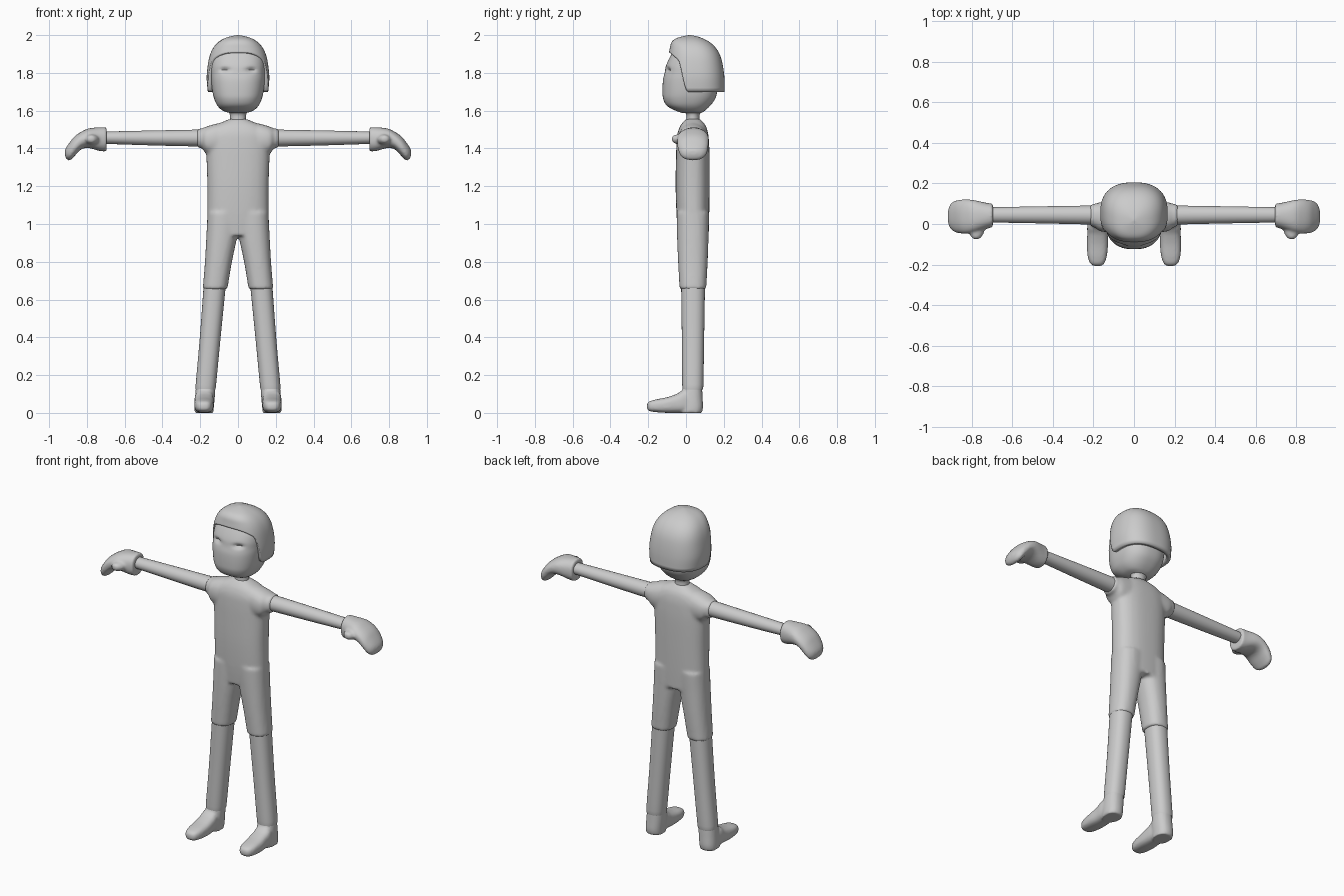
import bpy, bmesh, math

if "Cube" in bpy.data.objects:
    bpy.data.objects.remove(bpy.data.objects["Cube"])

grey = bpy.data.materials.new("plain grey")
grey.diffuse_color = (0.6, 0.6, 0.6, 1)
grey.use_nodes = True
grey.node_tree.nodes["Principled BSDF"].inputs["Base Color"].default_value = grey.diffuse_color


def spline(rows, steps):
    """Catmull-Rom rows in between the given cross-sections."""
    out = []
    for i in range(len(rows) - 1):
        p0, p1, p2, p3 = (rows[max(0, min(len(rows) - 1, i + k))] for k in (-1, 0, 1, 2))
        for s in range(steps):
            t = s / steps
            out.append([0.5 * (2 * b + (c - a) * t + (2 * a - 5 * b + 4 * c - d) * t * t
                               + (3 * b - a - 3 * c + d) * t ** 3)
                        for a, b, c, d in zip(p0, p1, p2, p3)])
    return out + [list(rows[-1])]


def power(v, p):
    return math.copysign(abs(v) ** (2 / p), v)


def loft(bm, axis, rows, side=1, p=2.3, segs=32, steps=4):
    """Closed tube; each row is position, first range, second range."""
    rings = []
    for t, a0, a1, b0, b1 in spline(rows, steps):
        ring = []
        for k in range(segs):
            g = 2 * math.pi * k / segs
            a = (a0 + a1) / 2 + (a1 - a0) / 2 * power(math.cos(g), p)
            b = (b0 + b1) / 2 + (b1 - b0) / 2 * power(math.sin(g), p)
            x, y, z = {'x': (t, a, b), 'y': (a, t, b), 'z': (a, b, t)}[axis]
            ring.append(bm.verts.new((x * side, y, z)))
        rings.append(ring)
    faces = [bm.faces.new(rings[0]), bm.faces.new(rings[-1][::-1])]
    for r, q in zip(rings, rings[1:]):
        for k in range(segs):
            n = (k + 1) % segs
            faces.append(bm.faces.new((r[k], q[k], q[n], r[n])))
    bmesh.ops.recalc_face_normals(bm, faces=faces)


def finish(name, bm, voxel=0, smooth=0, angle=40):
    me = bpy.data.meshes.new(name)
    bm.to_mesh(me)
    bm.free()
    me.materials.append(grey)
    ob = bpy.data.objects.new(name, me)
    bpy.context.collection.objects.link(ob)
    bpy.ops.object.select_all(action='DESELECT')
    ob.select_set(True)
    bpy.context.view_layer.objects.active = ob
    if voxel:
        m = ob.modifiers.new("blend", 'REMESH')
        m.mode, m.voxel_size, m.use_smooth_shade = 'VOXEL', voxel, True
        s = ob.modifiers.new("soften", 'SMOOTH')
        s.factor, s.iterations = 0.5, smooth
    else:
        bpy.ops.object.shade_smooth_by_angle(angle=math.radians(angle))
    return ob


# Bodysuit: torso, upper legs and short sleeves blended together
bm = bmesh.new()
loft(bm, 'z', [(0.94, -.16, .16, -.04, .12), (1.05, -.162, .162, -.05, .123),
               (1.20, -.162, .162, -.055, .125), (1.35, -.167, .167, -.053, .125),
               (1.43, -.172, .172, -.05, .122), (1.48, -.165, .165, -.045, .117),
               (1.52, -.125, .125, -.03, .105), (1.545, -.07, .07, -.01, .085),
               (1.556, -.045, .045, 0, .075)], p=2.5, segs=48)
for s in (1, -1):
    loft(bm, 'z', [(0.655, .056, .187, -.034, .107), (0.80, .032, .175, -.042, .115),
                   (0.95, .001, .167, -.048, .12), (1.06, -.01, .162, -.05, .123)], s)
    loft(bm, 'x', [(0.06, -.03, .11, 1.37, 1.54), (0.12, -.04, .11, 1.36, 1.53),
                   (0.17, -.035, .107, 1.375, 1.515), (0.19, -.018, .1, 1.4, 1.506),
                   (0.217, -.01, .097, 1.402, 1.504)], s)
finish("bodysuit", bm, 0.01, 5)

# Bare forearms and lower legs
for s, word in ((1, "left"), (-1, "right")):
    bm = bmesh.new()
    loft(bm, 'x', [(0.19, -.003, .091, 1.41, 1.5), (0.45, .003, .087, 1.416, 1.495),
                   (0.72, .008, .082, 1.425, 1.489)], s, p=2)
    finish(word + "_arm", bm)

    bm = bmesh.new()
    loft(bm, 'z', [(0.13, .12, .222, -.018, .088), (0.15, .116, .224, -.02, .092),
                   (0.40, .092, .202, -.022, .096), (0.70, .062, .18, -.026, .101)], s)
    finish(word + "_lower_leg", bm)

    # Mitten hand with a drooping tip and a stubby thumb
    bm = bmesh.new()
    loft(bm, 'x', [(0.695, -.015, .1, 1.385, 1.512), (0.73, -.025, .105, 1.386, 1.512),
                   (0.79, -.042, .118, 1.402, 1.506), (0.83, -.047, .121, 1.395, 1.488),
                   (0.865, -.045, .118, 1.36, 1.464), (0.89, -.035, .11, 1.337, 1.434),
                   (0.908, -.015, .09, 1.345, 1.408), (0.917, .015, .06, 1.365, 1.39)], s)
    loft(bm, 'y', [(-.075, .768, .785, 1.443, 1.457), (-.068, .755, .798, 1.432, 1.468),
                   (-.045, .74, .81, 1.422, 1.474), (0.02, .72, .82, 1.41, 1.485)], s, p=2)
    finish(word + "_hand", bm, 0.007, 4)

    # Boot: ankle shaft plus a long rounded foot
    bm = bmesh.new()
    loft(bm, 'z', [(0.0, .13, .23, -.03, .084), (0.03, .128, .231, -.03, .09),
                   (0.08, .123, .228, -.03, .088), (0.142, .12, .222, -.015, .085)], s)
    loft(bm, 'y', [(-.207, .165, .195, .022, .045), (-.195, .147, .215, .01, .06),
                   (-.16, .134, .228, .004, .071), (-.10, .128, .232, 0, .083),
                   (-.05, .128, .23, 0, .1), (-.01, .13, .23, 0, .12),
                   (.05, .14, .22, 0, .10)], s, p=2.8)
    finish(word + "_boot", bm, 0.007, 4)

# Neck
bm = bmesh.new()
loft(bm, 'z', [(1.53, -.042, .042, 0, .075), (1.57, -.042, .042, .003, .071),
               (1.59, -.048, .048, -.004, .078), (1.62, -.07, .07, -.02, .09)], p=2)
finish("neck", bm)

# Head with two shallow eye sockets
bm = bmesh.new()
loft(bm, 'z', [(1.588, -.045, .045, -.02, .08), (1.60, -.08, .08, -.055, .1),
               (1.625, -.108, .108, -.1, .127), (1.66, -.125, .125, -.12, .153),
               (1.70, -.135, .135, -.124, .165), (1.76, -.142, .142, -.122, .17),
               (1.80, -.144, .144, -.113, .17), (1.84, -.144, .144, -.105, .168),
               (1.89, -.135, .135, -.082, .155), (1.94, -.1, .1, -.05, .12),
               (1.96, -.05, .05, -.01, .08)], p=2.5, segs=72, steps=5)
for v in bm.verts:
    if v.co.y < -.04:
        dx, dz = (abs(v.co.x) - .07) / .024, (v.co.z - 1.815) / .012
        v.co.y += .018 * math.exp(-dx * dx - dz * dz)
finish("head", bm)

# Hair: a domed shell whose lower edge is high over the face, low round the back
profile = spline([(1.68, .157, -.10, .205), (1.73, .163, -.10, .205), (1.78, .166, -.10, .203),
                  (1.84, .16, -.098, .195), (1.89, .15, -.093, .182), (1.93, .133, -.086, .16),
                  (1.96, .108, -.078, .13), (1.98, .078, -.058, .095), (1.993, .042, -.02, .06),
                  (2.0, .004, .016, .024)], 6)


def section(z):
    for a, b in zip(profile, profile[1:]):
        if z <= b[0]:
            t = (z - a[0]) / (b[0] - a[0])
            return [m + (n - m) * t for m, n in zip(a, b)][1:]
    return profile[-1][1:]


def edge(a):
    """Height of the hairline, with angle measured from the face."""
    fringe = 1.908 - .05 * min(1, a / 62) ** 2.5
    t = max(0, min(1, (a - 58) / 20))
    return fringe + (1.70 - fringe) * t * t * (3 - 2 * t)


bm = bmesh.new()
segs, rows, grid = 96, 22, []
for k in range(segs):
    g = 2 * math.pi * k / segs
    low = edge(math.degrees(min(g, 2 * math.pi - g)))
    column = []
    for r in range(rows):
        z = low + (2.0 - low) * math.sin(math.pi / 2 * r / rows)
        hx, y0, y1 = section(z)
        column.append(bm.verts.new((hx * power(math.sin(g), 2.5),
                                    (y0 + y1) / 2 - (y1 - y0) / 2 * power(math.cos(g), 2.5), z)))
    grid.append(column)
top = bm.verts.new((0, .02, 2.0))
for k in range(segs):
    a, b = grid[k], grid[(k + 1) % segs]
    for r in range(rows - 1):
        bm.faces.new((a[r], b[r], b[r + 1], a[r + 1]))
    bm.faces.new((a[-1], b[-1], top))
bmesh.ops.recalc_face_normals(bm, faces=bm.faces)
hair = finish("hair", bm, angle=50)
shell = hair.modifiers.new("thickness", 'SOLIDIFY')
shell.thickness, shell.offset = 0.024, -1
